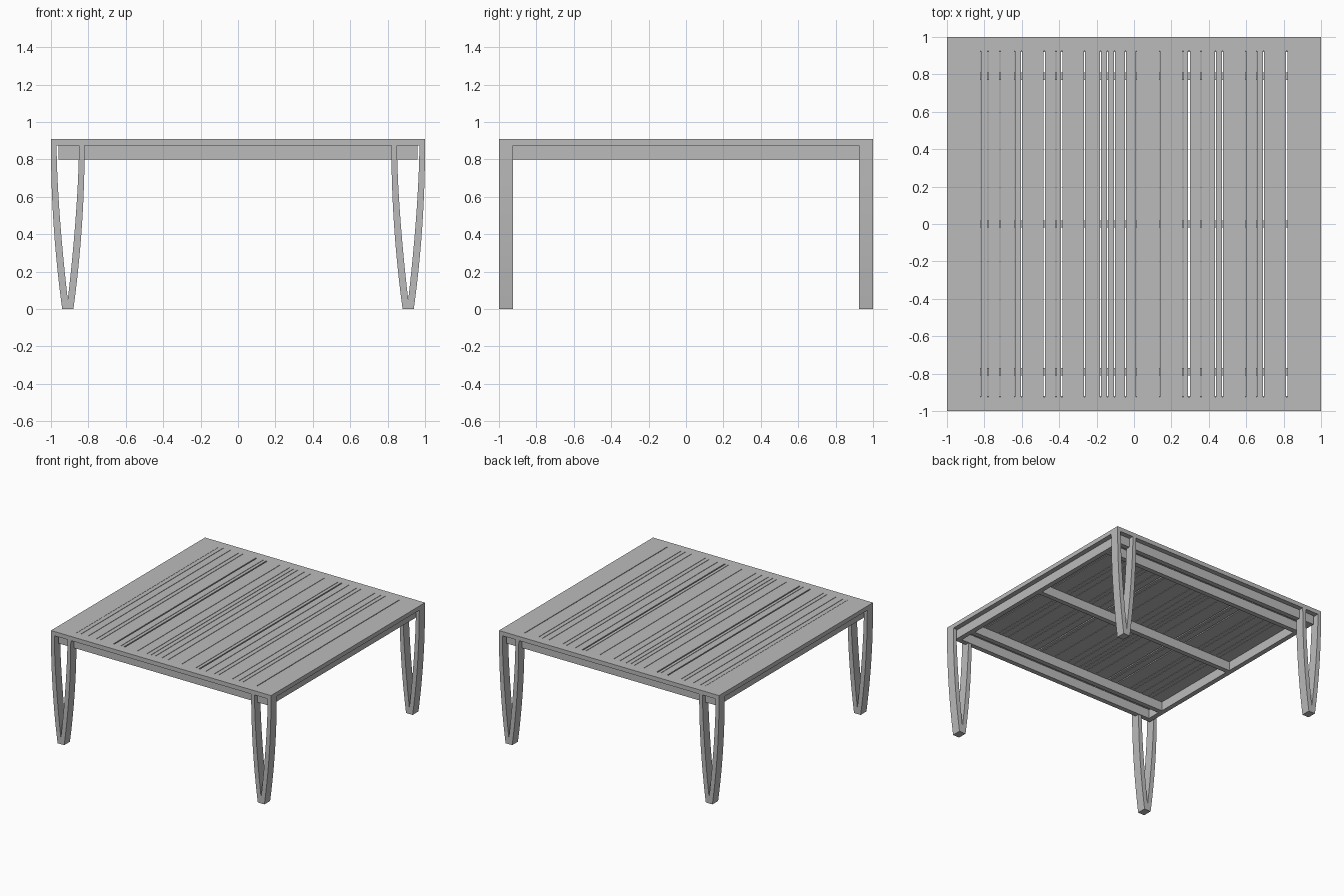
import bpy
import bmesh

cube = bpy.data.objects.get("Cube")
if cube:
    bpy.data.objects.remove(cube, do_unlink=True)

grey = bpy.data.materials.new("plain grey")
grey.use_nodes = True
GREY = (0.5, 0.5, 0.5, 1)
grey.diffuse_color = GREY
grey.node_tree.nodes["Principled BSDF"].inputs["Base Color"].default_value = GREY

TOP, UNDER, RAIL_BASE = 0.91, 0.875, 0.8
INNER_X, INNER_Y = 0.82, 0.925


def finish(name, bm):
    bmesh.ops.recalc_face_normals(bm, faces=bm.faces)
    mesh = bpy.data.meshes.new(name)
    bm.to_mesh(mesh)
    bm.free()
    mesh.materials.append(grey)
    obj = bpy.data.objects.new(name, mesh)
    bpy.context.collection.objects.link(obj)
    return obj


def box(name, xs, ys, zs):
    bm = bmesh.new()
    bmesh.ops.create_cube(bm, size=1)
    for v in bm.verts:
        v.co = [lo + (c + 0.5) * (hi - lo) for c, (lo, hi) in zip(v.co, (xs, ys, zs))]
    return finish(name, bm)


def pair(d, near, far):
    return sorted((d * near, d * far))


# Tabletop border and the rail frame set in beneath it
for d, x_side, y_side in ((-1, "right", "front"), (1, "left", "back")):
    box(x_side + "_border", pair(d, INNER_X, 1), (-1, 1), (UNDER, TOP))
    box(y_side + "_border", (-INNER_X, INNER_X), pair(d, INNER_Y, 1), (UNDER, TOP))
    box(x_side + "_rail", pair(d, 0.92, 0.96), (-0.96, 0.96), (RAIL_BASE, UNDER))
    box(y_side + "_rail", (-0.92, 0.92), pair(d, 0.92, 0.96), (RAIL_BASE, UNDER))

# Cross beams carrying the slats
for name, y in (("front", -0.79), ("middle", 0), ("back", 0.79)):
    box(name + "_beam", (-0.92, 0.92), (y - 0.02, y + 0.02), (RAIL_BASE, UNDER))

# Slats of mixed widths, separated by fine gaps with a few wider ones
gaps = [-0.82, -0.781, -0.717, -0.638, -0.602, -0.48, -0.417, -0.386, -0.264,
        -0.179, -0.142, -0.104, -0.045, 0.012, 0.138, 0.262, 0.294, 0.358,
        0.436, 0.473, 0.598, 0.656, 0.692, 0.816]
wide = {-0.48, -0.386, 0.294}


def half_gap(x):
    return 0.005 if x in wide else 0.002


for i, (a, b) in enumerate(zip(gaps, gaps[1:])):
    box(f"slat_{i + 1}", (a + half_gap(a), b - half_gap(b)),
        (-INNER_Y, INNER_Y), (UNDER, TOP))

# Tapered legs: each is a curved loop with a narrow pointed opening
STEPS = 12
TIP = 0.05


def leg(name, cx, ys):
    bm = bmesh.new()
    foot = [bm.verts.new((cx, y, 0)) for y in ys]
    tip = [bm.verts.new((cx, y, TIP)) for y in ys]
    for s in (-1, 1):
        rows = []
        for i in range(STEPS + 1):
            t = i / STEPS
            outer = (cx + s * (0.09 - 0.06 * t ** 2), UNDER * (1 - t))
            inner = (cx + s * 0.06 * (1 - t ** 1.6), UNDER + (TIP - UNDER) * t)
            row = [bm.verts.new((x, y, z)) for x, z in (outer, inner) for y in ys]
            if i == STEPS:
                bm.verts.remove(row[2])
                bm.verts.remove(row[3])
                row[2:] = tip
            rows.append(row)
        for p, q in zip(rows, rows[1:]):
            for a, b in ((0, 1), (1, 3), (3, 2), (2, 0)):
                bm.faces.new((p[a], p[b], q[b], q[a]))
        p = rows[0]
        bm.faces.new((p[0], p[1], p[3], p[2]))
        # Solid foot below the opening
        q = rows[-1]
        bm.faces.new((q[0], q[2], foot[0]))
        bm.faces.new((q[1], q[3], foot[1]))
        bm.faces.new((q[0], q[1], foot[1], foot[0]))
    return finish(name, bm)


for dx, x_side in ((-1, "right"), (1, "left")):
    for dy, y_side in ((-1, "front"), (1, "back")):
        leg(f"{y_side}_{x_side}_leg", dx * 0.91, pair(dy, INNER_Y, 1))
